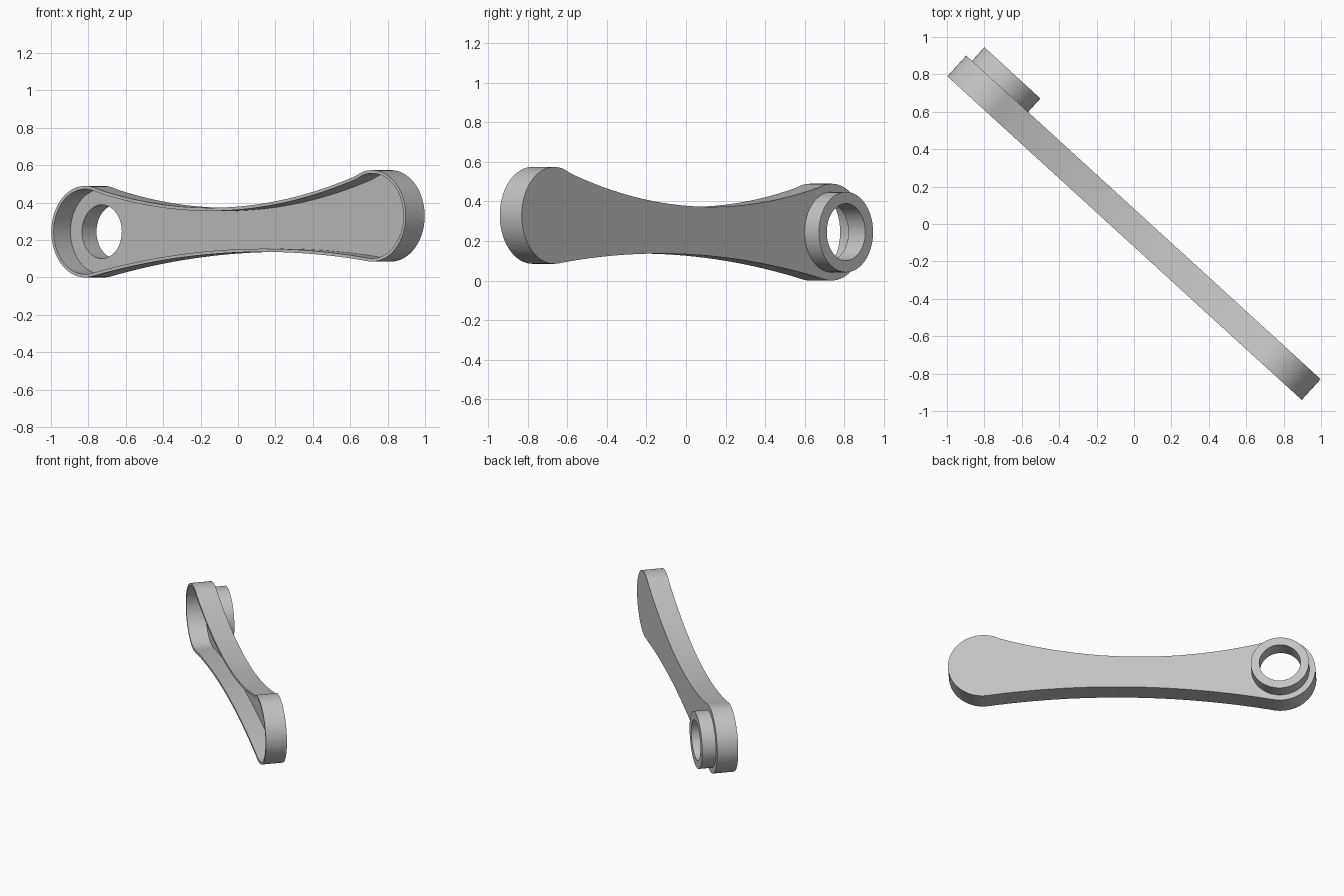
import bpy, bmesh
from math import atan, cos, sin, pi, radians

if "Cube" in bpy.data.objects:
    bpy.data.objects.remove(bpy.data.objects["Cube"], do_unlink=True)

grey = bpy.data.materials.new("plain grey")
grey.use_nodes = True
grey.diffuse_color = (0.55, 0.55, 0.55, 1)
grey.node_tree.nodes["Principled BSDF"].inputs["Base Color"].default_value = (0.55, 0.55, 0.55, 1)

# Local frame: x along the arm, y through its thickness, z up
END_R, RIM = 0.2445, 0.017
LEFT, RIGHT = (-1.0385, 0.2445), (1.0385, 0.329)
FRONT, FLOOR, BACK, BOSS_END = -0.075, 0.058, 0.075, 0.173
BOSS_R, BORE_R = 0.203, 0.144
TOP = (0.375, 0.042, 0.1515)       # waisted edges as parabolas
BOTTOM = (0.131, 0.0425, -0.0855)


def arc(centre, r, a0, a1, n=40):
    return [(centre[0] + r * cos(a0 + (a1 - a0) * i / n),
             centre[1] + r * sin(a0 + (a1 - a0) * i / n)) for i in range(n + 1)]


def waist(curve, x0, x1, offset, n=40):
    """Points along a parabola, moved sideways by offset."""
    c, b, a = curve
    pts = []
    for i in range(1, n):
        x = x0 + (x1 - x0) * i / n
        t = atan(b + 2 * a * x)
        pts.append((x - offset * sin(t), c + b * x + a * x * x + offset * cos(t)))
    return pts


def outline(inset):
    """Two round ends joined by concave edges."""
    r = END_R - inset
    tl, tr, bl, br = (radians(d) for d in (14.5, 18.5, 12, 7.3))
    pts = arc(LEFT, r, pi / 2 - tl, 3 * pi / 2 + bl)
    pts += waist(BOTTOM, LEFT[0] + END_R * sin(bl), RIGHT[0] - END_R * sin(br), inset)
    pts += arc(RIGHT, r, -pi / 2 - br, pi / 2 + tr)
    pts += waist(TOP, RIGHT[0] - END_R * sin(tr), LEFT[0] + END_R * sin(tl), -inset)
    return pts


def circle(r):
    return arc(LEFT, r, 0, 2 * pi, 64)[:-1]


def ring(bm, pts, y):
    vs = [bm.verts.new((x, y, z)) for x, z in pts]
    return vs, [bm.edges.new((vs[i - 1], vs[i])) for i in range(len(vs))]


def wall(bm, a, b):
    for i in range(len(a[0])):
        bm.faces.new((a[0][i - 1], a[0][i], b[0][i], b[0][i - 1]))


def cap(bm, outer, inner):
    bmesh.ops.triangle_fill(bm, use_beauty=True, edges=outer[1] + inner[1])


def finish(bm, name):
    bmesh.ops.recalc_face_normals(bm, faces=bm.faces[:])
    mesh = bpy.data.meshes.new(name)
    bm.to_mesh(mesh)
    bm.free()
    mesh.materials.append(grey)
    ob = bpy.data.objects.new(name, mesh)
    bpy.context.collection.objects.link(ob)
    ob.location = (0, -0.02, 0)
    ob.rotation_euler = (0, 0, radians(-42.4))
    bpy.ops.object.select_all(action='DESELECT')
    ob.select_set(True)
    bpy.context.view_layer.objects.active = ob
    bpy.ops.object.shade_smooth_by_angle(angle=radians(30))


# Arm: a hollow tray, open at the front with a thin rim
bm = bmesh.new()
front, back = ring(bm, outline(0), FRONT), ring(bm, outline(0), BACK)
lip, floor = ring(bm, outline(RIM), FRONT), ring(bm, outline(RIM), FLOOR)
wall(bm, front, back)
wall(bm, lip, floor)
cap(bm, front, lip)
cap(bm, floor, ring(bm, circle(BORE_R), FLOOR))
cap(bm, back, ring(bm, circle(BOSS_R), BACK))
finish(bm, "lever_arm")

# Bushing: raised collar on the back, with its bore running through the arm floor
bm = bmesh.new()
base, end = ring(bm, circle(BOSS_R), BACK), ring(bm, circle(BOSS_R), BOSS_END)
bore_in, bore_out = ring(bm, circle(BORE_R), FLOOR), ring(bm, circle(BORE_R), BOSS_END)
wall(bm, base, end)
wall(bm, bore_in, bore_out)
cap(bm, end, bore_out)
finish(bm, "pivot_bushing")
